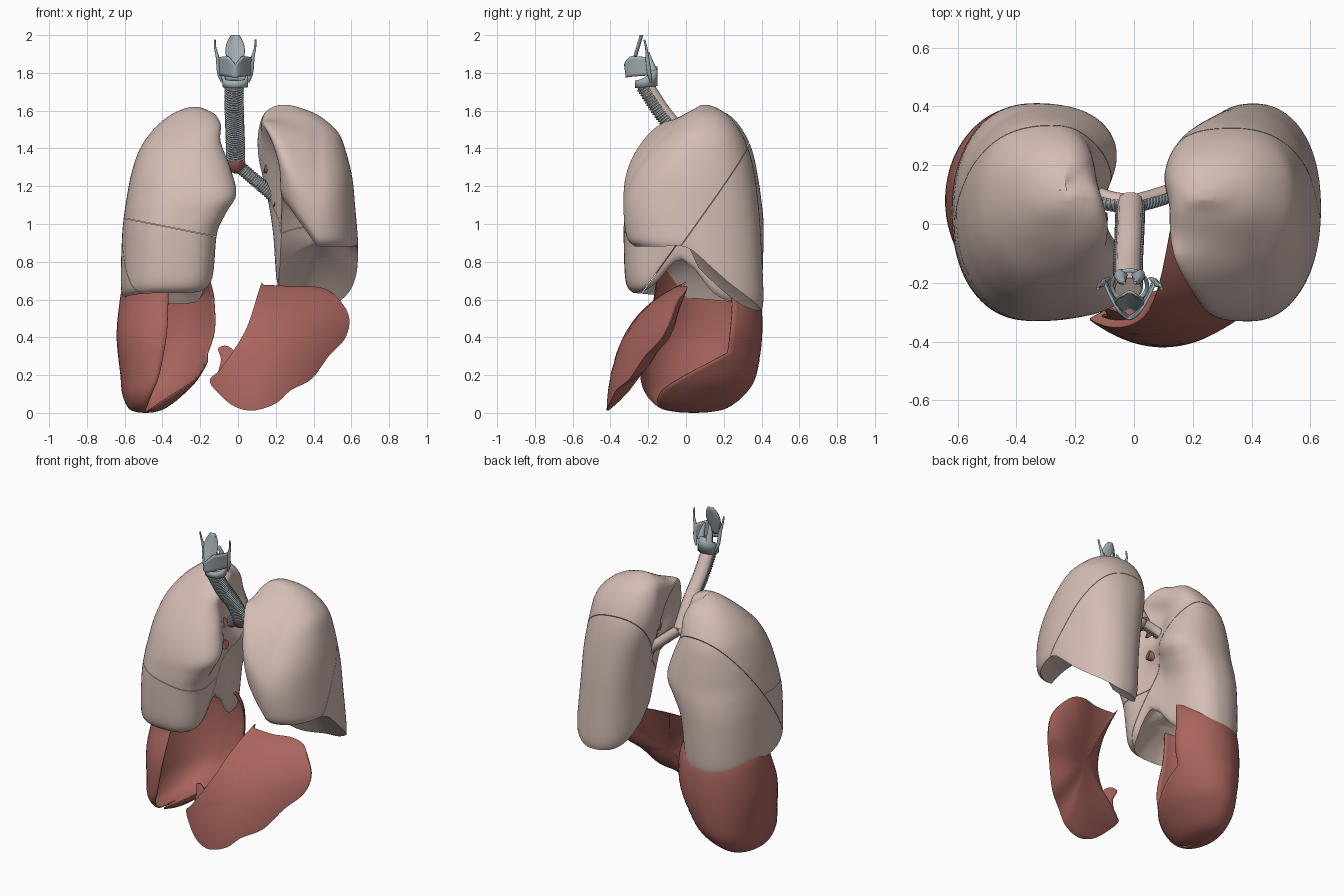
import bpy, bmesh, math
from mathutils import Vector as V

if "Cube" in bpy.data.objects:
    bpy.data.objects.remove(bpy.data.objects["Cube"])


def material(name, col):
    m = bpy.data.materials.new(name)
    m.diffuse_color = (*col, 1)
    m.use_nodes = True
    m.node_tree.nodes["Principled BSDF"].inputs["Base Color"].default_value = m.diffuse_color
    return m


PINK = material("lung_tissue", (.66, .51, .46))
RED = material("muscle", (.40, .13, .11))
GREY = material("cartilage", (.36, .43, .46))


def finish(ob, mat, angle=40):
    bpy.ops.object.select_all(action='DESELECT')
    ob.select_set(True)
    bpy.context.view_layer.objects.active = ob
    if ob.type == 'CURVE':
        bpy.ops.object.convert(target='MESH')
        ob = bpy.context.object
    ob.data.materials.clear()
    ob.data.materials.append(mat)
    bpy.ops.object.shade_smooth_by_angle(angle=math.radians(angle))
    return ob


def to_object(bm, name, mat, thick=0):
    bmesh.ops.recalc_face_normals(bm, faces=bm.faces)
    me = bpy.data.meshes.new(name)
    bm.to_mesh(me)
    ob = bpy.data.objects.new(name, me)
    bpy.context.collection.objects.link(ob)
    if thick:
        s = ob.modifiers.new("thickness", 'SOLIDIFY')
        s.thickness, s.offset = thick, 0
    return finish(ob, mat)


def loft(rings, closed=True, caps=True):
    bm = bmesh.new()
    rows = [[bm.verts.new(p) for p in r] for r in rings]
    n = len(rows[0])
    for a, b in zip(rows, rows[1:]):
        for i in range(n if closed else n - 1):
            j = (i + 1) % n
            bm.faces.new((a[i], a[j], b[j], b[i]))
    if caps:
        bm.faces.new(rows[0])
        bm.faces.new(rows[-1])
    return bm


def spline(rows, steps, cyclic=False):
    """Catmull-Rom through rows of numbers."""
    out, n = [], len(rows)
    for i in range(n if cyclic else n - 1):
        q = [rows[k % n] if cyclic else rows[min(max(k, 0), n - 1)] for k in range(i - 1, i + 3)]
        for s in range(steps):
            t = s / steps
            out.append([.5 * (2 * b + (c - a) * t + (2*a - 5*b + 4*c - d) * t*t + (3*b - a - 3*c + d) * t**3)
                        for a, b, c, d in zip(*q)])
    return out if cyclic else out + [list(rows[-1])]


def smooth(t):
    t = min(1, max(0, t))
    return t * t * (3 - 2 * t)


# Lungs: rows are t, x0, x1, y0, y1, medial dent
def lung(rows, side, base, top, hollow, w0, taper, N=80):
    def section(r):
        t, x0, x1, y0, y1, dent = r
        pts = []
        for i in range(N):
            a = math.tau * i / N
            c, s = math.cos(a), math.sin(a)
            medial = c * side > 0
            e = 2 / ((2.4 if s > 0 else 3.2) if medial else 2.2)
            u, w = math.copysign(abs(c)**e, c), math.copysign(abs(s)**e, s)
            x, y = (x0+x1)/2 + u*(x1-x0)/2, (y0+y1)/2 + w*(y1-y0)/2
            if medial:
                x -= side * abs(u) * (dent * math.exp(-((w - w0) / .45)**2) + taper * smooth((w + .2) / .8))
            pts.append((x, y, base(x, y) * (1 - t) + top * t))
        return pts
    rings = [section(r) for r in spline(rows, 6)]
    rim = rings[0]
    cx, cy = sum(p[0] for p in rim) / N, sum(p[1] for p in rim) / N
    under = []
    for r in (.02, .2, .4, .6, .75, .88, .96):
        under.append([(cx + (x - cx) * r, cy + (y - cy) * r,
                       base(cx, cy) * (1 - r) + z * r + hollow * (1 - r * r)) for x, y, z in rim])
    return loft(under + rings)


def lobe(src, name, planes):
    bm = src.copy()
    for co, no in planes:
        no = V(no).normalized()
        bmesh.ops.bisect_plane(bm, geom=bm.verts[:] + bm.edges[:] + bm.faces[:], dist=1e-5,
                               plane_co=V(co) - no * .0015, plane_no=no, clear_outer=True)
        edges = [e for e in bm.edges if e.is_boundary]
        res = bmesh.ops.holes_fill(bm, edges=edges, sides=0)
        bmesh.ops.triangulate(bm, faces=res['faces'])
    to_object(bm, name, PINK)


def right_base(x, y):
    return .61 - .09 * y + .2 * smooth((x + .32) / .14) * math.exp(-((y + .02) / .13)**2)


right = lung([(0, -.60, -.14, -.28, .38, .02), (.06, -.62, -.11, -.32, .40, .03),
              (.3, -.615, -.08, -.33, .41, .06), (.42, -.605, -.02, -.325, .41, .10),
              (.52, -.59, .04, -.31, .40, .14), (.65, -.565, 0, -.26, .38, .12),
              (.78, -.52, -.06, -.18, .35, .08), (.88, -.45, -.07, -.09, .30, .04),
              (.95, -.37, -.11, -.01, .24, .01), (.985, -.30, -.17, .04, .17, 0),
              (1, -.25, -.21, .08, .12, 0)], 1, right_base, 1.62, .24, -.05, .05)


def left_base(x, y):
    notch = 1.4 * max(0, .42 - x) * smooth((.08 - y) / .2)
    return .88 - .34 * smooth((y + .15) / .55) + notch + .07 * smooth((x - .42) / .2) * smooth((y + .15) / .2)


left = lung([(0, .20, .635, -.27, .40, .03), (.07, .18, .635, -.315, .41, .05),
             (.3, .16, .62, -.33, .40, .08), (.5, .13, .605, -.285, .385, .07),
             (.7, .09, .57, -.19, .355, .05), (.83, .09, .53, -.09, .31, .03),
             (.93, .12, .44, -.01, .24, .01), (.98, .17, .34, .05, .17, 0),
             (1, .22, .27, .08, .12, 0)], -1, left_base, 1.63, .13, -.3, .01)

# Fissures split the lungs into lobes
cut, up, down = (0, 0, .96), (0, -1.4, 1), (0, 1.4, -1)
lcut, lup, ldown = (.4, 0, .95), (.12, -1.38, 1), (-.12, 1.38, -1)
flat, fup, fdown = (-.35, 0, .98), (.2, 0, 1), (-.2, 0, -1)
lobe(left, "left_upper_lobe", [(lcut, ldown)])
lobe(left, "left_lower_lobe", [(lcut, lup)])
lobe(right, "right_upper_lobe", [(cut, down), (flat, fdown)])
lobe(right, "right_middle_lobe", [(cut, down), (flat, fup)])
lobe(right, "right_lower_lobe", [(cut, up)])

# Right diaphragm: shell open on its medial side (z, cx, cy, rx, ry)
shell = spline([(.003, -.49, .04, .002, .003), (.008, -.49, .04, .05, .09), (.03, -.48, .04, .10, .18),
                (.1, -.45, .05, .16, .26), (.2, -.41, .065, .21, .305), (.4, -.37, .08, .27, .32),
                (.58, -.36, .11, .265, .285), (.68, -.36, .10, .245, .26), (.78, -.36, .07, .20, .22),
                (.86, -.36, .03, .13, .15), (.9, -.36, .01, .02, .03)], 5)
rings = []
for z, cx, cy, rx, ry in shell:
    a0 = 28 - 110 * max(0, 1 - z / .32)
    arc = [math.radians(a0 + (268 - a0) * i / 40) for i in range(41)]
    rings.append([(cx + rx * math.cos(a), cy + ry * math.sin(a), z) for a in arc])
to_object(loft(rings, False, False), "right_diaphragm", RED, .006)


# Left diaphragm: leaning lens-shaped plate from an x-z outline
def plate(name, outline, cx, cz, thick, back=0):
    edge = spline(outline, 5, True)

    def ring(s, d):
        pts = []
        for x, z in edge:
            X, Z = cx + (x - cx) * s, cz + (z - cz) * s
            y = -.42 + .5 * Z * Z + 1.6 * Z**6 + (1.5 - 1.4 * Z) * (X - .1)**2
            pts.append((X, y + d + back, Z))
        return pts
    ss = (.03, .25, .5, .7, .85, .95, 1)
    to_object(loft([ring(s, 0) for s in ss] + [ring(s, thick * (1 - s**3) + .006) for s in ss[::-1]]), name, RED)


plate("left_diaphragm", [(.12, .675), (.14, .678), (.27, .672), (.4, .67), (.5, .635), (.585, .52), (.57, .4),
                         (.48, .3), (.39, .18), (.28, .12), (.2, .05), (.08, .012), (-.02, .035),
                         (-.1, .10), (-.15, .17), (-.1, .225), (-.03, .32), (.05, .46)], .25, .36, .16)
plate("left_diaphragm_flap", [(-.11, .19), (-.09, .28), (-.105, .34), (-.06, .355), (-.02, .32), (-.05, .25)],
      -.065, .28, .01, .03)


# Tubes and cartilage rings
def curves(name, lines, r, mat):
    cu = bpy.data.curves.new(name, 'CURVE')
    cu.dimensions, cu.bevel_depth, cu.bevel_resolution, cu.use_fill_caps = '3D', r, 3, True
    for line in lines:
        sp = cu.splines.new('POLY')
        sp.points.add(len(line) - 1)
        for p, q in zip(sp.points, line):
            p.co = (q[0], q[1], q[2], 1)
            p.radius = q[3] if len(q) > 3 else 1
    ob = bpy.data.objects.new(name, cu)
    bpy.context.collection.objects.link(ob)
    return finish(ob, mat, 60)


def airway(name, pts, r, step):
    path = [V(p) for p in spline(pts, 40)]
    curves(name, [path[::4]], r, PINK)
    rings, run = [], 0
    for p, q in zip(path, path[1:]):
        run += (q - p).length
        if run < step:
            continue
        run = 0
        d = (q - p).normalized()
        a = d.cross(V((0, 1, 0))).normalized()
        b = a.cross(d)
        b *= -1 if b.y > 0 else 1
        rings.append([p + r * (a * math.cos(t) + b * math.sin(t))
                      for t in [math.radians(-15 + 210 * i / 20) for i in range(21)]])
    curves(name + "_rings", rings, .005, GREY)


airway("trachea", [(-.02, -.22, 1.74), (-.02, -.13, 1.6), (-.015, -.02, 1.46), (-.012, .07, 1.31)], .046, .013)
airway("left_bronchus", [(0, .07, 1.31), (.07, .09, 1.25), (.14, .11, 1.19), (.24, .12, 1.1)], .030, .013)
airway("right_bronchus", [(-.02, .07, 1.31), (-.08, .08, 1.29), (-.15, .1, 1.24), (-.25, .1, 1.12)], .032, .013)
curves("carina", [[(-.012, .03, 1.35, .8), (-.012, .055, 1.31, 1.1), (-.012, .075, 1.28, .5)]], .046, RED)
curves("hilar_vessels", [[(-.10, 0, 1.3), (-.2, .03, 1.27)], [(-.10, .01, 1.15), (-.2, .04, 1.13)],
                         [(.14, .08, 1.3), (.24, .09, 1.28)], [(.19, .08, 1.12), (.28, .1, 1.1)]], .03, RED)

# Larynx: thyroid shield, horns, cricoid, arytenoids, epiglottis
X0 = -.015
grid = []
for k in range(7):
    row = []
    for i in range(25):
        u = -1 + i / 12
        w = abs(u)
        lo, hi = 1.775 + .012 * w, 1.845 + .05 * min(1, w * 2.2) - .012 * w
        z = lo + (hi - lo) * k / 6
        lean = (z - 1.78) * .12
        row.append((X0 + u * (.085 + .2 * lean), -.315 + .13 * w**1.6 - lean, z))
    grid.append(row)
to_object(loft(grid, False, False), "thyroid_cartilage", GREY, .010)
for s, n in ((-1, "right"), (1, "left")):
    x = lambda d: X0 + s * d
    curves(n + "_thyroid_horn", [spline([(x(.07), -.185, 1.75, .6), (x(.085), -.195, 1.80, 1.2),
           (x(.093), -.205, 1.88, 1.1), (x(.105), -.21, 1.93, .7), (x(.108), -.22, 1.975, .6)], 5)], .009, GREY)
    curves(n + "_arytenoid", [[(x(.03), -.175, 1.81, 1.3), (x(.028), -.19, 1.86, .9),
                               (x(.018), -.2, 1.91, .3)]], .018, GREY)
ring = []
for zt in (0, 1):
    row = []
    for i in range(32):
        a = math.tau * i / 32
        back = (1 + math.sin(a)) / 2
        row.append((X0 + .06 * math.cos(a), -.21 + .052 * math.sin(a),
                    1.72 + .01 * back + zt * (.04 + .065 * back**2)))
    ring.append(row)
to_object(loft(ring, True, False), "cricoid_cartilage", GREY, .014)
leaf = []
for k in range(13):
    t = k / 12
    w = .008 + .042 * math.sin(math.pi * min(1, .08 + .86 * t**1.3))**.8
    leaf.append([(X0 + u / 4 * w, -.285 + .055 * t - .012 * (u / 4)**2, 1.81 + .19 * t) for u in range(-4, 5)])
to_object(loft(leaf, False, False), "epiglottis", GREY, .008)
